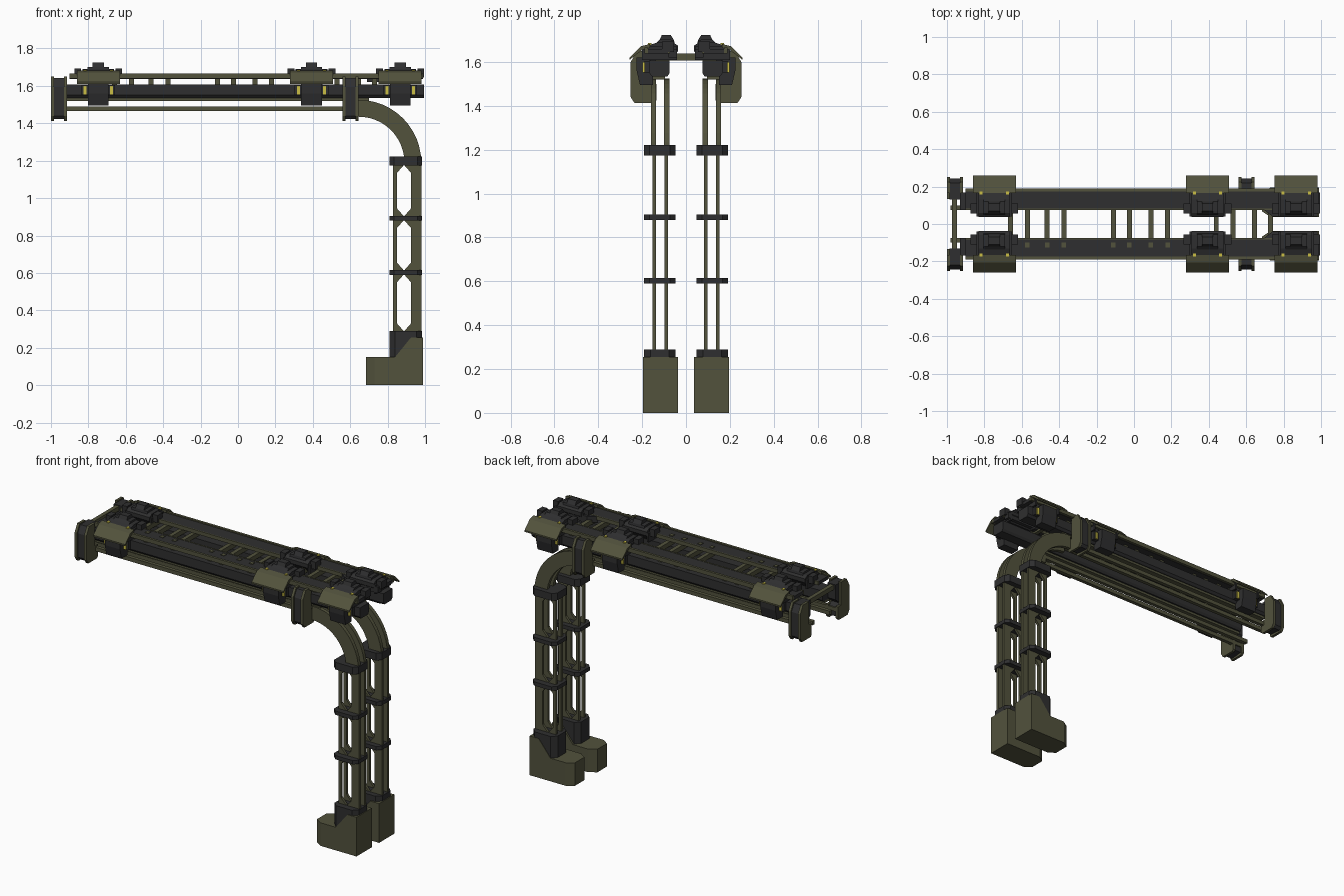
import bpy, bmesh, math


def material(name, rgb):
    m = bpy.data.materials.new(name)
    m.diffuse_color = (*rgb, 1)
    return m


OLIVE = material("olive", (0.085, 0.085, 0.046))
DARK = material("dark grey", (0.028, 0.028, 0.029))
YELLOW = material("yellow", (0.60, 0.52, 0.06))


def prism(name, pts, axis, a, b, mat, sides=(1, -1)):
    """Extrude a 2D profile along an axis (x: pts are y,z; y: pts are x,z; z: pts are x,y), mirrored in y."""
    bm = bmesh.new()
    place = {"x": lambda p, t: (t, p[0], p[1]),
             "y": lambda p, t: (p[0], t, p[1]),
             "z": lambda p, t: (p[0], p[1], t)}[axis]
    for s in sides:
        ends = []
        for t in (a, b):
            ring = []
            for p in pts:
                x, y, z = place(p, t)
                ring.append(bm.verts.new((x, y * s, z)))
            ends.append(ring)
        n = len(pts)
        bm.faces.new(ends[0])
        bm.faces.new(ends[1])
        for i in range(n):
            j = (i + 1) % n
            bm.faces.new((ends[0][i], ends[0][j], ends[1][j], ends[1][i]))
    bmesh.ops.recalc_face_normals(bm, faces=bm.faces)
    me = bpy.data.meshes.new(name)
    bm.to_mesh(me)
    bm.free()
    me.materials.append(mat)
    ob = bpy.data.objects.new(name, me)
    bpy.context.collection.objects.link(ob)
    return ob


def box(name, x, y, z, mat, sides=(1, -1)):
    return prism(name, [(x[0], z[0]), (x[1], z[0]), (x[1], z[1]), (x[0], z[1])],
                 "y", y[0], y[1], mat, sides)


def chamfered(x, y, c):
    return [(x[0] + c, y[0]), (x[1] - c, y[0]), (x[1], y[0] + c), (x[1], y[1] - c),
            (x[1] - c, y[1]), (x[0] + c, y[1]), (x[0], y[1] - c), (x[0], y[0] + c)]


# Feet: tall heel with sloped instep, chamfered toe
prism("foot_heel", [(0.73, 0), (0.99, 0), (0.99, 0.255), (0.925, 0.255), (0.84, 0.15), (0.73, 0.15)],
      "y", 0.037, 0.195, OLIVE)
prism("foot_toe", [(0.73, 0.037), (0.73, 0.195), (0.685, 0.165), (0.685, 0.067)], "z", 0, 0.15, OLIVE)
prism("ankle_collar", chamfered((0.81, 0.985), (0.048, 0.192), 0.03), "z", 0.1, 0.29, DARK)

# Leg clamps
for z0, z1 in ((0.59, 0.615), (0.88, 0.905), (1.175, 1.222)):
    prism("leg_clamp", chamfered((0.81, 0.985), (0.048, 0.192), 0.025), "z", z0, z1, DARK)

# Leg bars with corner gussets framing each window
for y in ((0.082, 0.098), (0.137, 0.153)):
    box("leg_main_bar", (0.925, 0.98), y, (0.2, 1.2), OLIVE)
    box("leg_thin_bar", (0.83, 0.85), y, (0.2, 1.2), OLIVE)
    for z0, z1 in ((0.29, 0.59), (0.615, 0.88), (0.905, 1.175)):
        for z, d in ((z0, 0.04), (z1, -0.04)):
            for x, e in ((0.85, 0.035), (0.925, -0.035)):
                prism("leg_gusset", [(x, z), (x + e, z), (x, z + d)], "y", *y, OLIVE)

# Curved plates joining legs to the beam, then the lower rails
N = 12
arc = [(r, math.pi / 2 * k / N) for r, ks in ((0.335, range(N + 1)), (0.245, range(N, -1, -1))) for k in ks]
curve = [(0.645 + r * math.cos(t), 1.19 + r * math.sin(t)) for r, t in arc]
for y in ((0.076, 0.1), (0.136, 0.16)):
    prism("curved_plate", curve, "y", *y, OLIVE)
    box("lower_rail", (-0.98, 0.65), y, (1.465, 1.49), OLIVE)

# Main beams with underside strip and raised top slab
prism("main_beam", [(0.085, 1.535), (0.155, 1.535), (0.168, 1.55), (0.168, 1.608), (0.075, 1.608), (0.075, 1.55)],
      "x", -0.93, 0.995, DARK)
box("beam_underside_strip", (-0.93, 0.7), (0.095, 0.15), (1.52, 1.536), OLIVE)
box("top_slab", (-0.9, 0.99), (0.082, 0.174), (1.638, 1.66), DARK)
box("top_slab_outer_edge", (-0.9, 0.99), (0.174, 0.19), (1.64, 1.667), OLIVE)
box("top_slab_inner_edge", (-0.9, 0.99), (0.074, 0.082), (1.638, 1.662), OLIVE)
prism("inner_shoulder", [(0.69, 0.08), (0.74, 0.04), (0.98, 0.04), (0.98, 0.08)], "z", 1.62, 1.66, DARK)

# Rungs across the two beams
for x in (-0.96, -0.66, -0.57, -0.465, -0.375, -0.11, -0.025, 0.09, 0.18, 0.44, 0.53, 0.645, 0.73):
    reach = 0.14 if x > -0.9 else 0.2
    box("rung", (x - 0.013, x + 0.013), (-reach, reach), (1.608, 1.638), OLIVE, (1,))
    if -0.6 < x < 0.2:
        box("slab_marker", (x - 0.012, x + 0.012), (0.1, 0.125), (1.655, 1.664), OLIVE, (-1,))

# Hanging brackets: dark core between two olive side plates
plate = [(0.135, 1.425), (0.145, 1.413), (0.235, 1.413), (0.252, 1.44), (0.252, 1.6), (0.225, 1.65),
         (0.165, 1.65), (0.165, 1.5), (0.135, 1.5)]
core = [(0.145, 1.43), (0.23, 1.422), (0.244, 1.44), (0.244, 1.595), (0.218, 1.642), (0.13, 1.642),
        (0.13, 1.545), (0.17, 1.51), (0.145, 1.49)]
for cx in (-0.957, 0.602):
    prism("bracket_core", core, "x", cx - 0.03, cx + 0.03, DARK)
    for s in (-1, 1):
        prism("bracket_side_plate", plate, "x", cx + s * 0.026, cx + s * 0.043, OLIVE)

# Clamp carriages: housing, cap, sloped guard, hanging block, yellow pins
housing = [(0.175, 1.61), (0.175, 1.675), (0.13, 1.69), (0.06, 1.69), (0.037, 1.675), (0.037, 1.65), (0.07, 1.612)]
cap = [(0.15, 1.675), (0.12, 1.702), (0.11, 1.724), (0.07, 1.724), (0.055, 1.7), (0.05, 1.675)]
guard = [(0.258, 1.61), (0.258, 1.62), (0.205, 1.672), (0.165, 1.682), (0.165, 1.665), (0.2, 1.655)]
block = [(0.16, 1.62), (0.225, 1.62), (0.225, 1.56), (0.21, 1.495), (0.15, 1.495), (0.15, 1.535), (0.16, 1.55)]
for cx in (-0.747, 0.393, 0.867):
    prism("carriage_housing", housing, "x", cx - 0.085, cx + 0.085, DARK)
    prism("carriage_cap", [(y, min(z, 1.702)) for y, z in cap], "x", cx - 0.057, cx + 0.057, DARK)
    prism("carriage_cap_tip", cap, "x", cx - 0.03, cx + 0.03, DARK)
    prism("sloped_guard", guard, "x", cx - 0.115, cx + 0.115, OLIVE)
    prism("hanging_block", block, "x", cx - 0.055, cx + 0.055, DARK)
    box("carriage_bar", (cx - 0.09, cx + 0.09), (0.16, 0.19), (1.55, 1.605), DARK)
    for s in (-1, 1):
        px = cx + s * 0.07
        box("yellow_pin", (px - 0.008, px + 0.008), (0.16, 0.198), (1.553, 1.6), YELLOW)
        box("yellow_pin_top", (px - 0.008, px + 0.008), (0.157, 0.173), (1.67, 1.686), YELLOW)
        ex = cx + s * 0.11
        box("carriage_end_lug", (ex - 0.018, ex + 0.018), (0.055, 0.11), (1.645, 1.693), DARK)
        wx = cx + s * 0.09
        box("carriage_wing_plate", (wx - 0.006, wx + 0.006), (0.04, 0.2), (1.61, 1.67), DARK)
